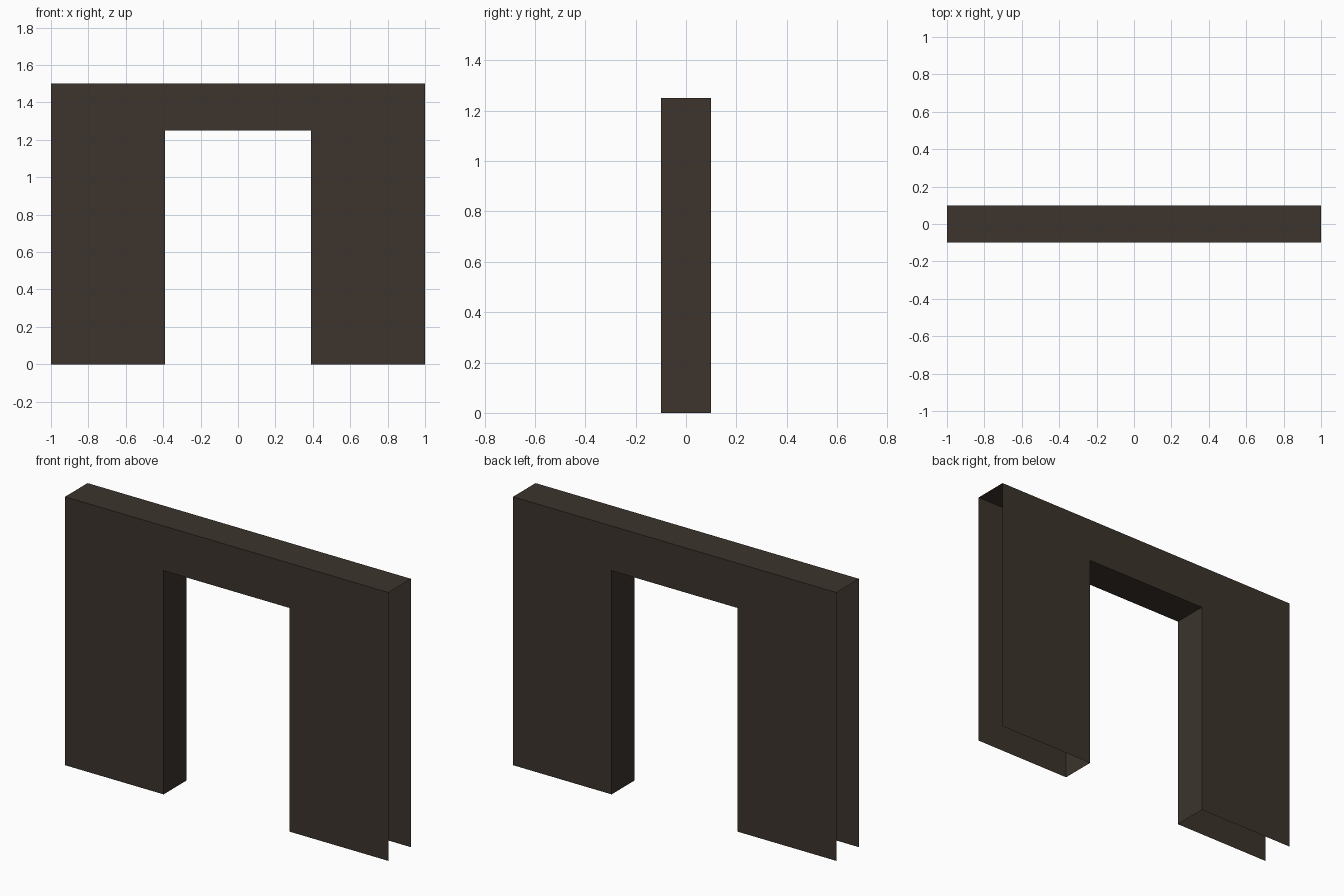
import bpy, bmesh

if "Cube" in bpy.data.objects:
    bpy.data.objects.remove(bpy.data.objects["Cube"])

HALF_W, HEIGHT, HALF_D = 1.0, 1.5, 0.1      # overall wall
DOOR_W, DOOR_H = 0.39, 1.25                 # half width and height of the opening

mat = bpy.data.materials.new("dark brown")
mat.diffuse_color = (0.045, 0.034, 0.026, 1)
mat.use_nodes = True
mat.node_tree.nodes["Principled BSDF"].inputs["Base Color"].default_value = mat.diffuse_color


def make_object(name, polygons):
    """Object from a few flat polygons (open shell, ends and base stay open)."""
    bm = bmesh.new()
    for poly in polygons:
        bm.faces.new([bm.verts.new(p) for p in poly])
    bmesh.ops.remove_doubles(bm, verts=bm.verts, dist=1e-5)
    mesh = bpy.data.meshes.new(name)
    bm.to_mesh(mesh)
    bm.free()
    mesh.materials.append(mat)
    obj = bpy.data.objects.new(name, mesh)
    bpy.context.collection.objects.link(obj)


def strip(path):
    """Quads spanning the wall depth along an x-z path."""
    return [[(a[0], -HALF_D, a[1]), (b[0], -HALF_D, b[1]),
             (b[0], HALF_D, b[1]), (a[0], HALF_D, a[1])]
            for a, b in zip(path, path[1:])]


# Front and back wall sheets: two piers and a lintel around the doorway
xs = (-HALF_W, -DOOR_W, DOOR_W, HALF_W)
zs = (0, DOOR_H, HEIGHT)
for name, y in (("front_wall", -HALF_D), ("back_wall", HALF_D)):
    cells = []
    for i in range(3):
        for j in range(2):
            if (i, j) == (1, 0):            # doorway
                continue
            quad = [(xs[i], y, zs[j]), (xs[i + 1], y, zs[j]),
                    (xs[i + 1], y, zs[j + 1]), (xs[i], y, zs[j + 1])]
            cells.append(quad if y < 0 else quad[::-1])
    make_object(name, cells)

# Top cap
make_object("wall_top", strip([(-HALF_W, HEIGHT), (HALF_W, HEIGHT)]))

# Doorway lining: jambs and underside of the lintel
make_object("doorway_lining", strip([(DOOR_W, 0), (DOOR_W, DOOR_H),
                                     (-DOOR_W, DOOR_H), (-DOOR_W, 0)]))
